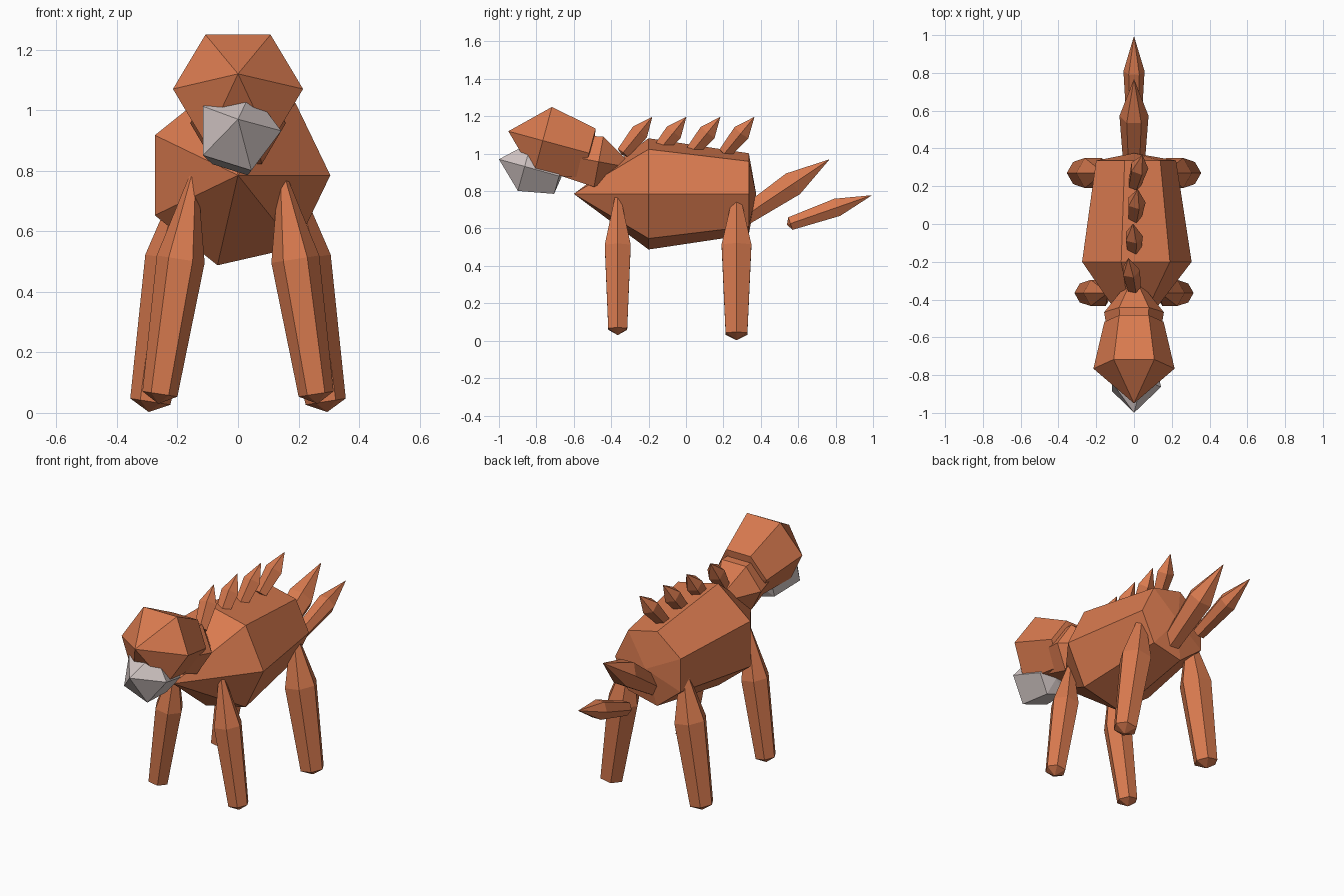
import bpy, bmesh, math
from mathutils import Vector

if "Cube" in bpy.data.objects:
    bpy.data.objects.remove(bpy.data.objects["Cube"])


def material(name, color):
    m = bpy.data.materials.new(name)
    m.diffuse_color = color
    m.use_nodes = True
    m.node_tree.nodes["Principled BSDF"].inputs["Base Color"].default_value = m.diffuse_color
    return m


hide = material("orange_hide", (0.69, 0.195, 0.078, 1))
pale = material("pale_grey", (0.65, 0.57, 0.56, 1))


def spindle(name, tip, end, radius, sides, mat=hide):
    """Pointed faceted limb: tip, wide ring, narrower ring, blunt end."""
    tip, end = Vector(tip), Vector(end)
    axis = (end - tip).normalized()
    u = Vector((1, 0, 0))
    u = (u - axis * u.dot(axis)).normalized()
    v = axis.cross(u)
    bm = bmesh.new()
    rings = []
    for t, r in ((0.41, radius), (0.96, radius * 0.73)):
        c = tip.lerp(end, t)
        ring = []
        for i in range(sides):
            a = 2 * math.pi * i / sides
            ring.append(bm.verts.new(c + r * (math.cos(a) * u + math.sin(a) * v)))
        rings.append(ring)
    first, last = bm.verts.new(tip), bm.verts.new(end)
    for i in range(sides):
        j = (i + 1) % sides
        (a, b), (c, d) = [(ring[i], ring[j]) for ring in rings]
        bm.faces.new((first, a, b))
        bm.faces.new((a, c, d, b))
        bm.faces.new((last, d, c))
    bmesh.ops.recalc_face_normals(bm, faces=bm.faces)
    mesh = bpy.data.meshes.new(name)
    bm.to_mesh(mesh)
    bm.free()
    mesh.materials.append(mat)
    ob = bpy.data.objects.new(name, mesh)
    bpy.context.collection.objects.link(ob)
    return ob


# Torso, neck and head
spindle("body", (0, -0.60, 0.785), (0, 0.375, 0.785), 0.305, 7)
spindle("neck", (0, -0.27, 0.92), (0, -0.75, 1.01), 0.158, 6)
spindle("head", (0, -0.95, 1.12), (0, -0.50, 0.998), 0.215, 6)
spindle("jaw", (0, -1.0, 0.97), (0, -0.665, 0.877), 0.143, 5, pale)

# Legs, splayed outward on both sides
for side, s in (("right", 1), ("left", -1)):
    spindle("front_leg_" + side, (s * 0.138, -0.365, 0.84),
            (s * 0.263, -0.365, 0.03), 0.08, 6)
    spindle("back_leg_" + side, (s * 0.16, 0.27, 0.86),
            (s * 0.295, 0.27, 0.003), 0.092, 6)

# Spikes along the back, leaning backward
for i in range(4):
    y = -0.18 + 0.182 * i
    tx = -0.03 + 0.025 * i
    spindle(f"back_spike_{i + 1}", (tx, y, 1.197), (0, y - 0.165, 0.995), 0.05, 5)

# Tail in two segments
spindle("tail_base", (0, 0.768, 0.97), (0, 0.29, 0.65), 0.077, 6)
spindle("tail_tip", (0, 0.995, 0.778), (0, 0.54, 0.62), 0.056, 6)
